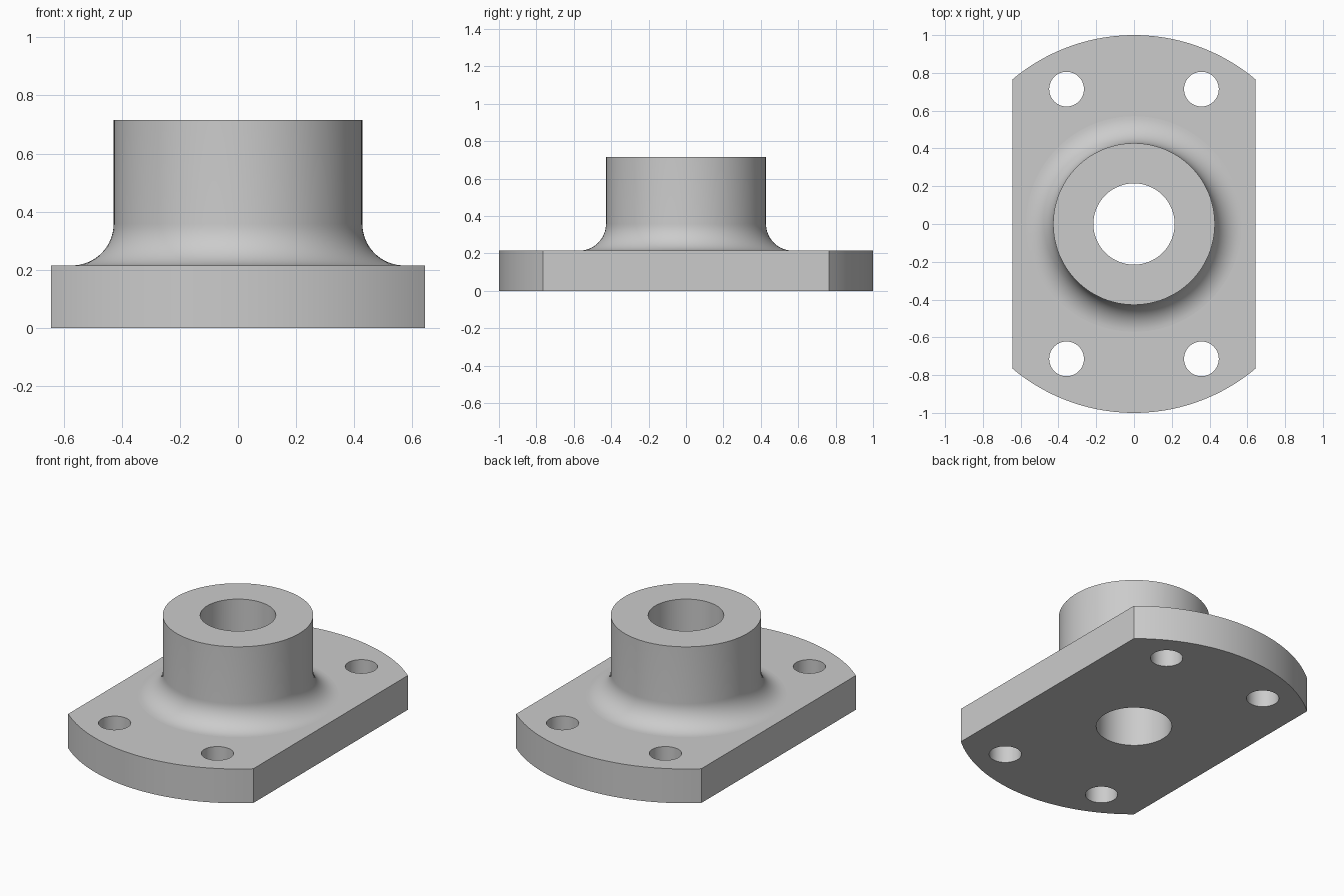
import bpy
import bmesh
from math import asin, cos, sin, pi
from mathutils import Matrix

cube = bpy.data.objects.get("Cube")
if cube:
    bpy.data.objects.remove(cube, do_unlink=True)

# Main dimensions
HALF_WIDTH = 0.643
PLATE_TOP = 0.215
HUB_TOP = 0.715
HUB_R = 0.428
BORE_R = 0.215
FILLET_R = 0.143
HOLE_R = 0.092
HOLE_X, HOLE_Y = 0.357, 0.714

grey = bpy.data.materials.new("Plain grey")
grey.use_nodes = True
colour = (0.6, 0.6, 0.6, 1)
grey.diffuse_color = colour
grey.node_tree.nodes["Principled BSDF"].inputs["Base Color"].default_value = colour


def make_object(name, bm):
    bmesh.ops.recalc_face_normals(bm, faces=bm.faces)
    mesh = bpy.data.meshes.new(name)
    bm.to_mesh(mesh)
    bm.free()
    mesh.materials.append(grey)
    obj = bpy.data.objects.new(name, mesh)
    bpy.context.collection.objects.link(obj)
    return obj


def make_cutter(name, radius, x, y, segments):
    bm = bmesh.new()
    bmesh.ops.create_cone(bm, cap_ends=True, segments=segments, radius1=radius,
                          radius2=radius, depth=3, matrix=Matrix.Translation((x, y, 0)))
    obj = make_object(name, bm)
    obj.hide_render = True
    return obj


def combine(target, other, operation):
    mod = target.modifiers.new(operation.title(), "BOOLEAN")
    mod.operation = operation
    mod.solver = "EXACT"
    mod.object = other
    bpy.context.view_layer.objects.active = target
    bpy.ops.object.modifier_apply(modifier=mod.name)
    bpy.data.objects.remove(other, do_unlink=True)


# Base plate: a disc with two flat sides
bm = bmesh.new()
half_arc = asin(HALF_WIDTH)
steps = 40
outline = []
for side in (1, -1):
    for i in range(steps + 1):
        a = half_arc * (1 - 2 * i / steps)
        outline.append(bm.verts.new((side * sin(a), side * cos(a), 0)))
base = bm.faces.new(outline)
extruded = bmesh.ops.extrude_face_region(bm, geom=[base], use_keep_orig=True)["geom"]
bmesh.ops.translate(bm, vec=(0, 0, PLATE_TOP),
                    verts=[v for v in extruded if isinstance(v, bmesh.types.BMVert)])
flange = make_object("flanged_hub", bm)

# Hub: turned profile with a concave fillet flaring into the plate
profile = [(0, PLATE_TOP / 2), (HUB_R + FILLET_R, PLATE_TOP / 2)]
for i in range(17):
    a = pi / 2 * i / 16
    profile.append((HUB_R + FILLET_R * (1 - sin(a)), PLATE_TOP + FILLET_R * (1 - cos(a))))
profile += [(HUB_R, HUB_TOP), (0, HUB_TOP)]
bm = bmesh.new()
points = [bm.verts.new((r, 0, z)) for r, z in profile]
edges = [bm.edges.new(pair) for pair in zip(points, points[1:])]
bmesh.ops.spin(bm, geom=points + edges, cent=(0, 0, 0), axis=(0, 0, 1),
               angle=2 * pi, steps=96)
bmesh.ops.remove_doubles(bm, verts=bm.verts, dist=0.0001)
combine(flange, make_object("hub", bm), "UNION")

# Central bore and four bolt holes
combine(flange, make_cutter("bore_cutter", BORE_R, 0, 0, 96), "DIFFERENCE")
for x in (-HOLE_X, HOLE_X):
    for y in (-HOLE_Y, HOLE_Y):
        combine(flange, make_cutter("bolt_hole_cutter", HOLE_R, x, y, 48), "DIFFERENCE")

# Smooth curved walls while keeping the flat faces crisp
bpy.ops.object.select_all(action="DESELECT")
flange.select_set(True)
bpy.context.view_layer.objects.active = flange
bpy.ops.object.shade_smooth_by_angle(angle=pi / 6)
bm = bmesh.new()
bm.from_mesh(flange.data)
for edge in bm.edges:
    flat = [abs(f.normal.z) > 0.9999 for f in edge.link_faces]
    if any(flat) and not all(flat):
        edge.smooth = False
bm.to_mesh(flange.data)
bm.free()
